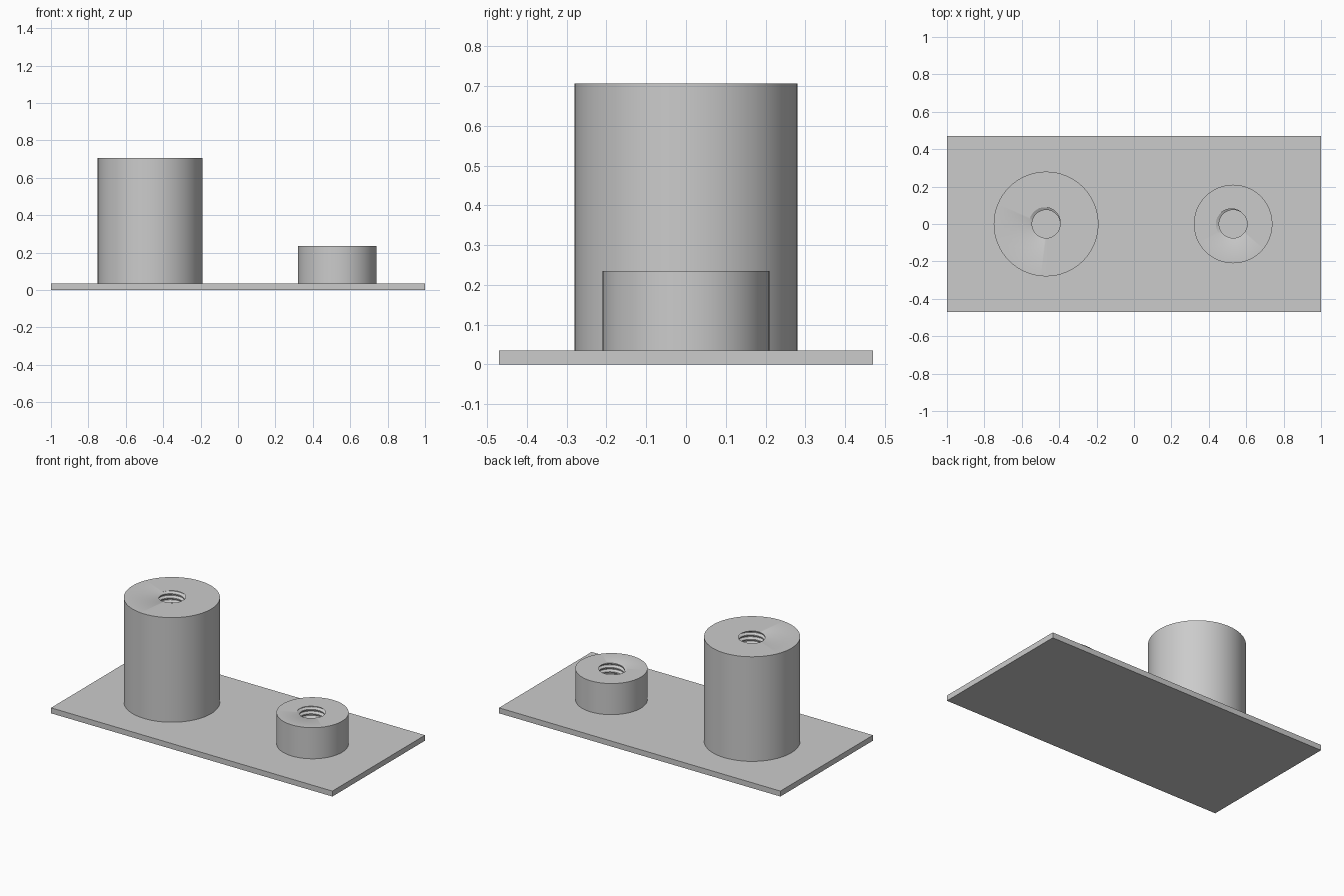
import bpy, bmesh, math

if "Cube" in bpy.data.objects:
    bpy.data.objects.remove(bpy.data.objects["Cube"])

PLATE_TOP = 0.035
MINOR, MAJOR, PITCH = 0.075, 0.092, 0.028
STEPS = (0, 0.25, 0.56, 0.69)      # corners of the thread profile in one pitch
SEGMENTS = 64

grey = bpy.data.materials.new("plain grey")
grey.use_nodes = True
grey.diffuse_color = (0.6, 0.6, 0.6, 1)
grey.node_tree.nodes["Principled BSDF"].inputs["Base Color"].default_value = grey.diffuse_color


def add_object(name, bm):
    bmesh.ops.recalc_face_normals(bm, faces=bm.faces)
    mesh = bpy.data.meshes.new(name)
    bm.to_mesh(mesh)
    bm.free()
    mesh.materials.append(grey)
    obj = bpy.data.objects.new(name, mesh)
    bpy.context.collection.objects.link(obj)
    return obj


def thread_radius(phase):
    """Radius of the threaded bore at a fraction of the pitch."""
    phase %= 1
    if phase < STEPS[1]:
        depth = 0
    elif phase < STEPS[2]:
        depth = (phase - STEPS[1]) / (STEPS[2] - STEPS[1])
    elif phase < STEPS[3]:
        depth = 1
    else:
        depth = (1 - phase) / (1 - STEPS[3])
    return MINOR + (MAJOR - MINOR) * depth


def threaded_boss(name, x, radius, top):
    """Round boss with a helical thread cut down to the plate."""
    bm = bmesh.new()
    turns = math.ceil((top - PLATE_TOP) / PITCH) + 1
    columns = []
    for i in range(SEGMENTS + 1):
        turn = i / SEGMENTS
        c, s = math.cos(math.tau * turn), math.sin(math.tau * turn)
        path = [(radius, PLATE_TOP), (radius, top)]
        for n in range(turns, -3, -1):
            for step in reversed(STEPS):
                z = PLATE_TOP + PITCH * (n + step + turn)
                z = min(max(z, PLATE_TOP), top)
                path.append((thread_radius((z - PLATE_TOP) / PITCH - turn), z))
        path.append((0, PLATE_TOP))
        columns.append([bm.verts.new((r * c, r * s, z)) for r, z in path])
    for a, b in zip(columns, columns[1:]):
        for k in range(len(a) - 1):
            bm.faces.new((a[k], b[k], b[k + 1], a[k + 1]))
    bmesh.ops.remove_doubles(bm, verts=bm.verts, dist=0.00002)
    obj = add_object(name, bm)
    obj.location.x = x
    bpy.ops.object.select_all(action='DESELECT')
    obj.select_set(True)
    bpy.context.view_layer.objects.active = obj
    bpy.ops.object.shade_smooth_by_angle(angle=math.radians(30))


# Flat base plate
bm = bmesh.new()
bmesh.ops.create_cube(bm, size=1)
for v in bm.verts:
    v.co = (v.co.x * 2, v.co.y * 0.94, (v.co.z + 0.5) * PLATE_TOP)
add_object("base_plate", bm)

# Tall and short threaded bosses
threaded_boss("tall_boss", -0.47, 0.28, 0.707)
threaded_boss("short_boss", 0.53, 0.21, 0.235)
